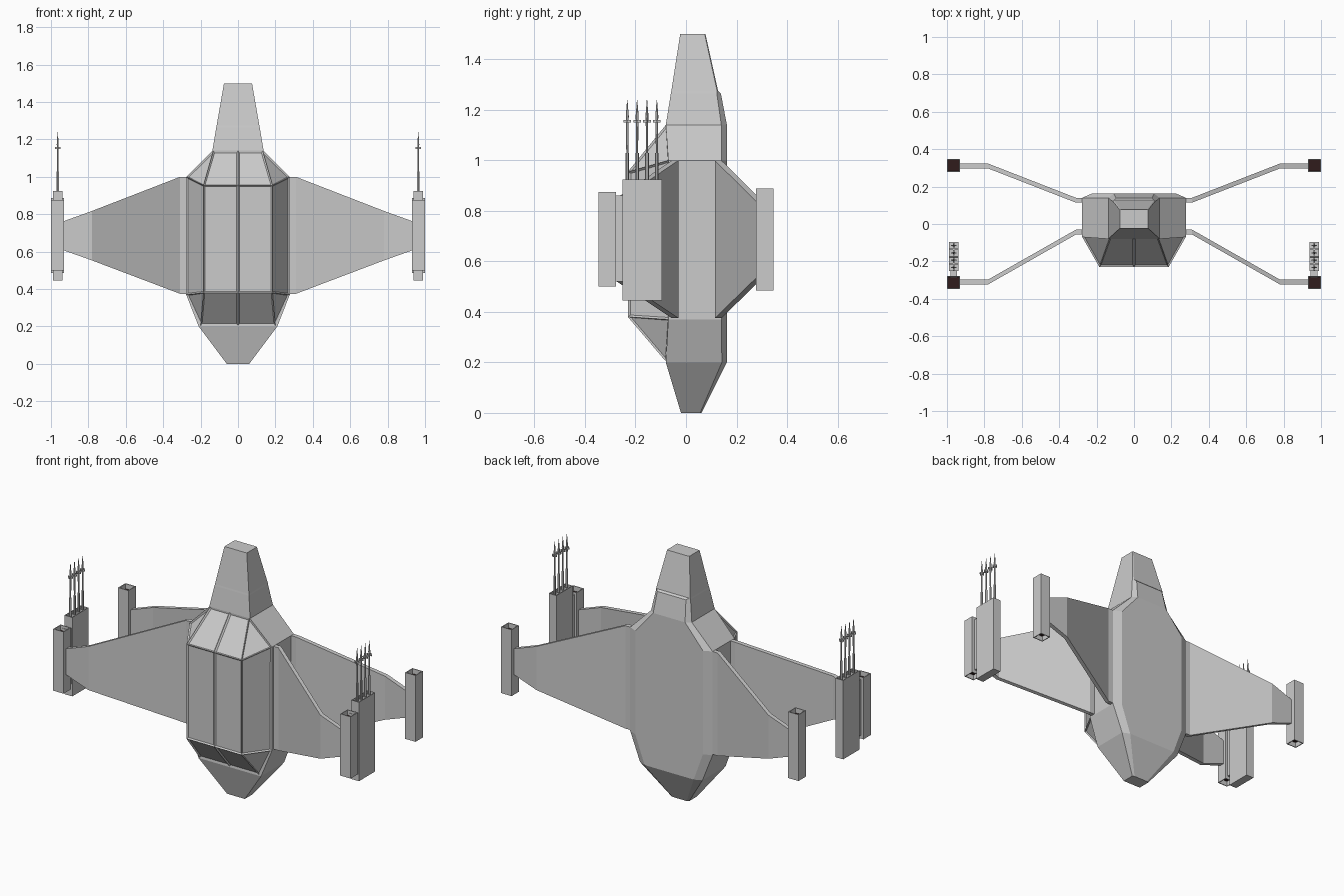
import bpy, bmesh
from mathutils import Vector, Matrix

if "Cube" in bpy.data.objects:
    bpy.data.objects.remove(bpy.data.objects["Cube"])

dark = bpy.data.materials.new("dark_bore")
dark.diffuse_color = (0.03, 0.012, 0.012, 1)
dark.use_nodes = True
dark.node_tree.nodes["Principled BSDF"].inputs["Base Color"].default_value = dark.diffuse_color


def finish(name, bm, mirror=True, recalc=True):
    if recalc:
        bmesh.ops.recalc_face_normals(bm, faces=bm.faces)
    me = bpy.data.meshes.new(name)
    bm.to_mesh(me)
    bm.free()
    ob = bpy.data.objects.new(name, me)
    bpy.context.collection.objects.link(ob)
    if mirror:
        m = ob.modifiers.new("mirror", 'MIRROR')
        m.merge_threshold = 0.0005
    return ob


def loft(bm, rings):
    vs = [[bm.verts.new(p) for p in r] for r in rings]
    n = len(vs[0])
    for a, b in zip(vs, vs[1:]):
        for i in range(n):
            j = (i + 1) % n
            bm.faces.new((a[i], a[j], b[j], b[i]))
    bm.faces.new(vs[0][::-1])
    bm.faces.new(vs[-1])


def box(bm, lo, hi):
    lo, hi = Vector(lo), Vector(hi)
    size = hi - lo
    mat = Matrix.Translation((lo + hi) / 2) @ Matrix.Diagonal((*size, 1))
    bmesh.ops.create_cube(bm, size=1, matrix=mat)


# hull: z, half width, front y, back y, rear chamfer across x, along y
sections = [(0, .06, -.02, .062, .012, .006), (.2, .21, -.08, .162, .045, .02),
            (.37, .277, -.07, .162, .05, .022), (1.0, .277, -.07, .162, .05, .022),
            (1.14, .137, -.08, .162, .03, .022), (1.265, .116, -.06, .138, .02, .016),
            (1.275, .114, -.058, .127, .006, .004), (1.5, .075, -.023, .077, .004, .003)]
bm = bmesh.new()
loft(bm, [[(-w, f, z), (w, f, z), (w, b - cy, z), (w - cx, b, z),
           (-w + cx, b, z), (-w, b - cy, z)] for z, w, f, b, cx, cy in sections])
finish("hull", bm, mirror=False)

# faceted front canopy with sunk panels inside raised frames
pts = dict(c0=(0, -.081, .205), a0=(.2, -.081, .205), c1=(0, -.23, .38), a1=(.185, -.23, .38),
           c2=(0, -.23, .955), a2=(.185, -.23, .955), c3=(0, -.08, 1.14), a3=(.132, -.08, 1.14),
           s1=(.277, -.069, .37), s2=(.277, -.069, 1.0))
bm = bmesh.new()
v = {k: bm.verts.new(p) for k, p in pts.items()}
for face in ("c0 a0 a1 c1", "c1 a1 a2 c2", "c2 a2 a3 c3", "a0 s1 a1", "a1 s1 s2 a2", "a2 s2 a3"):
    bm.faces.new([v[k] for k in face.split()])
bm.normal_update()
bmesh.ops.inset_individual(bm, faces=bm.faces[:], thickness=.011, depth=-.008)
finish("canopy", bm, recalc=False)


# wings: cranked plates, constant thickness along y
def wing(name, root_y, tip_y, t=.013):
    stations = [(.26, root_y, .375, 1.0), (.31, root_y, .375, 1.0),
                (.78, tip_y, .553, .818), (.94, tip_y, .61, .76)]
    bm = bmesh.new()
    loft(bm, [[(x, y - t, lo), (x, y + t, lo), (x, y + t, hi), (x, y - t, hi)]
              for x, y, lo, hi in stations])
    finish(name, bm)


wing("front_wing", -.043, -.31)
wing("rear_wing", .127, .31)


# wing tip engines: square tubes with dark bores at both ends
def tip_engine(name, y, z0, z1):
    bm = bmesh.new()
    box(bm, (.93, y - .035, z0), (1.0, y + .035, z1))
    bm.normal_update()
    ends = [f for f in bm.faces if abs(f.normal.z) > .9]
    bmesh.ops.inset_individual(bm, faces=ends, thickness=.007)
    bmesh.ops.inset_individual(bm, faces=ends, thickness=.001, depth=-.03)
    for f in ends:
        f.material_index = 1
    ob = finish(name, bm, recalc=False)
    ob.data.materials.append(None)
    ob.data.materials.append(dark)


tip_engine("front_tip_engine", -.312, .5, .875)
tip_engine("rear_tip_engine", .312, .485, .888)

# launcher pod with four open cells on top
bm = bmesh.new()
box(bm, (.938, -.252, .445), (.99, -.096, .925))
for k in (1, 2, 3):
    bmesh.ops.bisect_plane(bm, geom=bm.verts[:] + bm.edges[:] + bm.faces[:],
                           plane_co=(0, -.252 + .039 * k, 0), plane_no=(0, 1, 0))
bm.normal_update()
cells = [f for f in bm.faces if f.normal.z > .9]
bmesh.ops.inset_individual(bm, faces=cells, thickness=.005)
bmesh.ops.inset_individual(bm, faces=cells, thickness=.001, depth=-.02)
finish("launcher_pod", bm, recalc=False)

# bracket between launcher and front tip engine
bm = bmesh.new()
box(bm, (.945, -.285, .52), (.982, -.25, .86))
finish("launcher_bracket", bm)

# spikes: stepped rods with a crosspiece and pointed tip
bm = bmesh.new()
for k in range(4):
    x, y = .964, -.2325 + .039 * k
    for z0, z1, r0, r1 in ((.9, 1.03, .007, .007), (1.03, 1.15, .004, .005),
                           (1.15, 1.175, .005, .006), (1.175, 1.24, .006, .0008)):
        bmesh.ops.create_cone(bm, cap_ends=True, segments=6, radius1=r0, radius2=r1,
                              depth=z1 - z0, matrix=Matrix.Translation((x, y, (z0 + z1) / 2)))
    box(bm, (x - .015, y - .003, 1.15), (x + .015, y + .003, 1.16))
    box(bm, (x - .003, y - .015, 1.15), (x + .003, y + .015, 1.16))
finish("launcher_spikes", bm)
